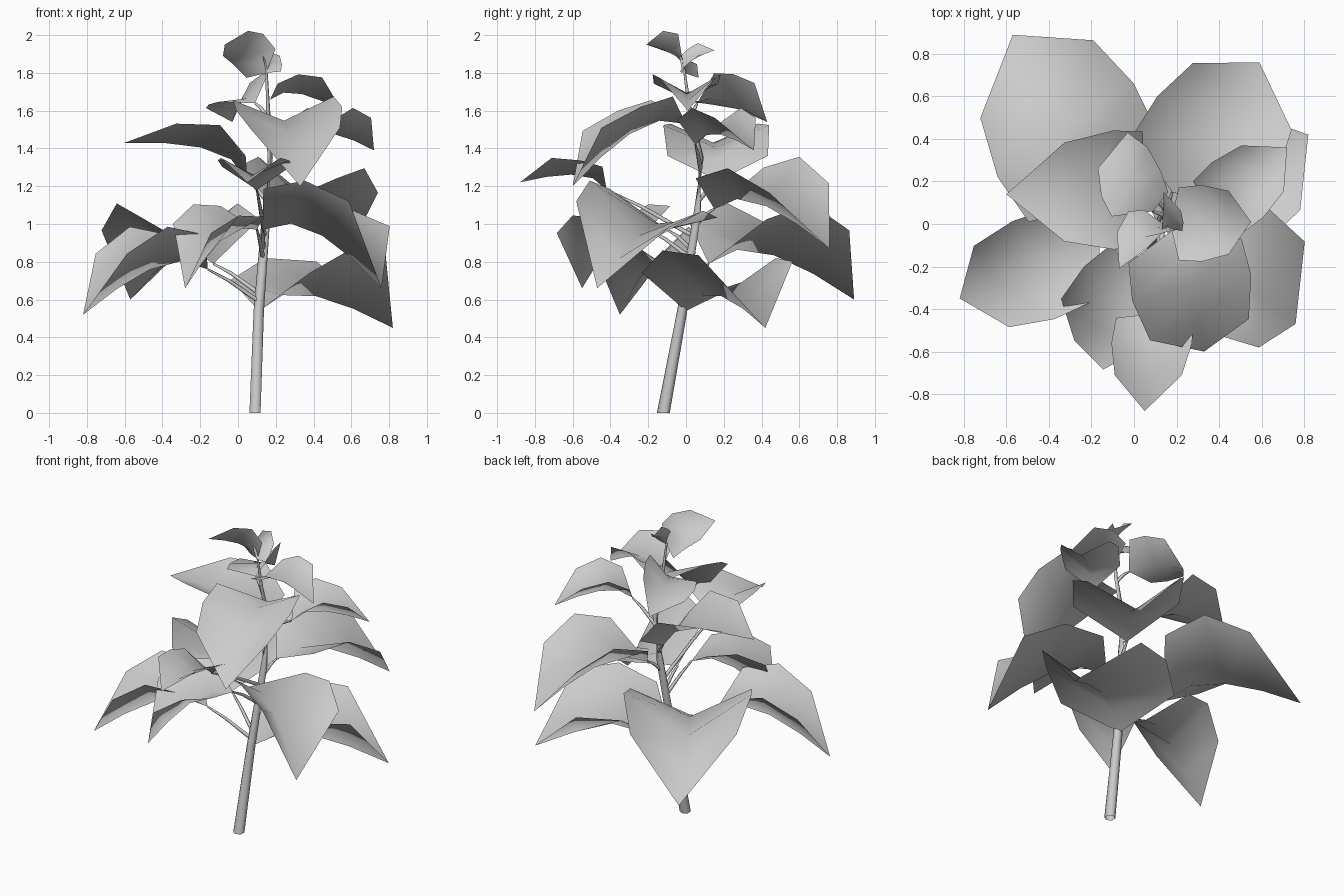
import bpy, bmesh
from mathutils import Vector

default_cube = bpy.data.objects.get("Cube")
if default_cube:
    bpy.data.objects.remove(default_cube, do_unlink=True)

# One plain grey for the whole plant
grey = bpy.data.materials.new("plain_grey")
grey.use_nodes = True
colour = (0.6, 0.6, 0.6, 1)
grey.diffuse_color = colour
grey.node_tree.nodes["Principled BSDF"].inputs["Base Color"].default_value = colour


def add_object(name, bm):
    """Turn a bmesh into a smooth, grey object."""
    mesh = bpy.data.meshes.new(name)
    for face in bm.faces:
        face.smooth = True
    bm.to_mesh(mesh)
    bm.free()
    mesh.materials.append(grey)
    obj = bpy.data.objects.new(name, mesh)
    bpy.context.collection.objects.link(obj)
    return obj


def add_tube(name, path, radii, sides):
    """Sweep a polygon along a path, leaving the ends open."""
    bm = bmesh.new()
    points = [Vector(p) for p in path]
    rings = []
    for i, (point, radius) in enumerate(zip(points, radii)):
        before = points[max(i - 1, 0)]
        after = points[min(i + 1, len(points) - 1)]
        # The lowest ring stays level so that the plant stands flat
        level = point.z == 0
        turn = (Vector((0, 0, 1)) if level else after - before).to_track_quat("Z", "Y")
        ring = bmesh.ops.create_circle(bm, segments=sides, radius=radius)["verts"]
        for vert in ring:
            vert.co = turn @ vert.co + point
        rings.append(ring)
    for low, high in zip(rings, rings[1:]):
        for i in range(sides):
            j = (i + 1) % sides
            bm.faces.new((low[i], low[j], high[j], high[i]))
    bmesh.ops.recalc_face_normals(bm, faces=bm.faces)
    return add_object(name, bm)


# Blade rows: distance along the rim, (along, height) of the midrib, width
ROWS = [(0.07, (0.17, 0.12), 0.95), (0.33, (0.42, 0.14), 1.0), (0.66, (0.70, 0.09), 0.83)]
# Rim heights of each row, by how the blade curls
ARCHED = (0.28, 0.43, 0.34)
HOODED = (0.23, 0.40, 0.41)
FLAT = (0.26, 0.31, 0.31)
SHALLOW = (0.18, 0.35, 0.26)


def add_leaf(name, base, tip, half_width, rim_heights):
    """Drooping blade folded along its midrib; half_width points to its right."""
    base, tip, side = Vector(base), Vector(tip), Vector(half_width)
    chord = tip - base
    up = side.cross(chord).normalized() * chord.length

    bm = bmesh.new()
    start = bm.verts.new(base)
    end = bm.verts.new(tip)
    midrib = [bm.verts.new(base + chord * a + up * h) for _, (a, h), _ in ROWS]
    for sign in (1, -1):
        rim = [bm.verts.new(base + chord * a + up * h + side * (w * sign))
               for (a, _, w), h in zip(ROWS, rim_heights)]
        loops = [(start, rim[0], midrib[0]), (midrib[-1], rim[-1], end)]
        for i in range(len(ROWS) - 1):
            loops.append((midrib[i], rim[i], rim[i + 1], midrib[i + 1]))
        for loop in loops:
            bm.faces.new(loop if sign > 0 else loop[::-1])
    return add_object(name, bm)


# Leaning, tapering stem
STEM = [(0.09, -0.12, 0), (0.11, -0.02, 0.54), (0.15, 0.06, 1.06),
        (0.17, 0.08, 1.35), (0.16, 0.02, 1.6), (0.15, -0.01, 1.82)]
add_tube("stem", STEM, [0.034, 0.028, 0.022, 0.015, 0.011, 0.006], 6)


def stem_point(height):
    """Point on the stem's centre line at a given height."""
    for low, high in zip(STEM, STEM[1:]):
        if height <= high[2]:
            return Vector(low).lerp(Vector(high), (height - low[2]) / (high[2] - low[2]))
    return Vector(STEM[-1])


# Leaves from bottom to top: name, base, tip, half width, curl
LEAVES = [
    ("lower_left_leaf", (0.11, 0, 0.54), (0.82, 0.42, 0.45), (0.22, -0.3, 0.02), HOODED),
    ("lower_back_leaf", (-0.13, 0.12, 0.79), (-0.57, 0.89, 0.6), (0.32, 0.22, 0), ARCHED),
    ("lower_right_leaf", (-0.16, -0.09, 0.76), (-0.82, -0.35, 0.52), (-0.1, 0.23, 0), ARCHED),
    ("middle_left_leaf", (0.13, -0.1, 0.97), (0.76, -0.47, 0.66), (-0.13, -0.3, 0.08), HOODED),
    ("middle_right_leaf", (0.1, -0.2, 0.97), (-0.28, -0.55, 0.66), (-0.12, 0.2, 0.03), HOODED),
    ("middle_back_leaf", (0.18, 0.15, 1.08), (0.59, 0.76, 0.87), (0.28, -0.19, -0.03), ARCHED),
    ("middle_front_leaf", (0.1, -0.42, 1.18), (0.05, -0.88, 1.22), (-0.19, 0, 0), FLAT),
    ("upper_right_leaf", (0.05, 0.17, 1.23), (-0.6, 0.14, 1.43), (0, 0.28, 0), SHALLOW),
    ("upper_left_leaf", (0.36, 0.05, 1.42), (0.72, 0.36, 1.39), (0.12, -0.13, 0), ARCHED),
    ("upper_front_leaf", (0.22, 0, 1.53), (0.33, -0.6, 1.2), (-0.28, -0.06, -0.01), FLAT),
    ("crown_left_leaf", (0.17, 0, 1.66), (0.55, 0.01, 1.6), (0, -0.18, 0), HOODED),
    ("crown_back_leaf", (0.09, 0.06, 1.64), (-0.03, 0.43, 1.54), (0.14, 0.06, 0.08), FLAT),
    ("top_front_leaf", (0.15, -0.01, 1.8), (-0.07, -0.21, 1.95), (-0.08, 0.05, -0.08), SHALLOW),
    ("top_back_leaf", (0.15, -0.02, 1.8), (0.14, 0.15, 1.92), (0.05, 0, -0.04), FLAT),
]

for name, base, tip, half_width, curl in LEAVES:
    add_leaf(name, base, tip, half_width, curl)
    # Stalk rising from the stem to the blade, starting lower when it reaches further
    end = Vector(base)
    reach = (end - stem_point(end.z)).length
    if reach > 0.07:
        foot = stem_point(end.z - 0.05 - 0.4 * reach)
        bend = foot.lerp(end, 0.6) + Vector((0, 0, 0.01))
        add_tube(name.replace("leaf", "stalk"), [foot, bend, end], [0.013, 0.01, 0.006], 5)
